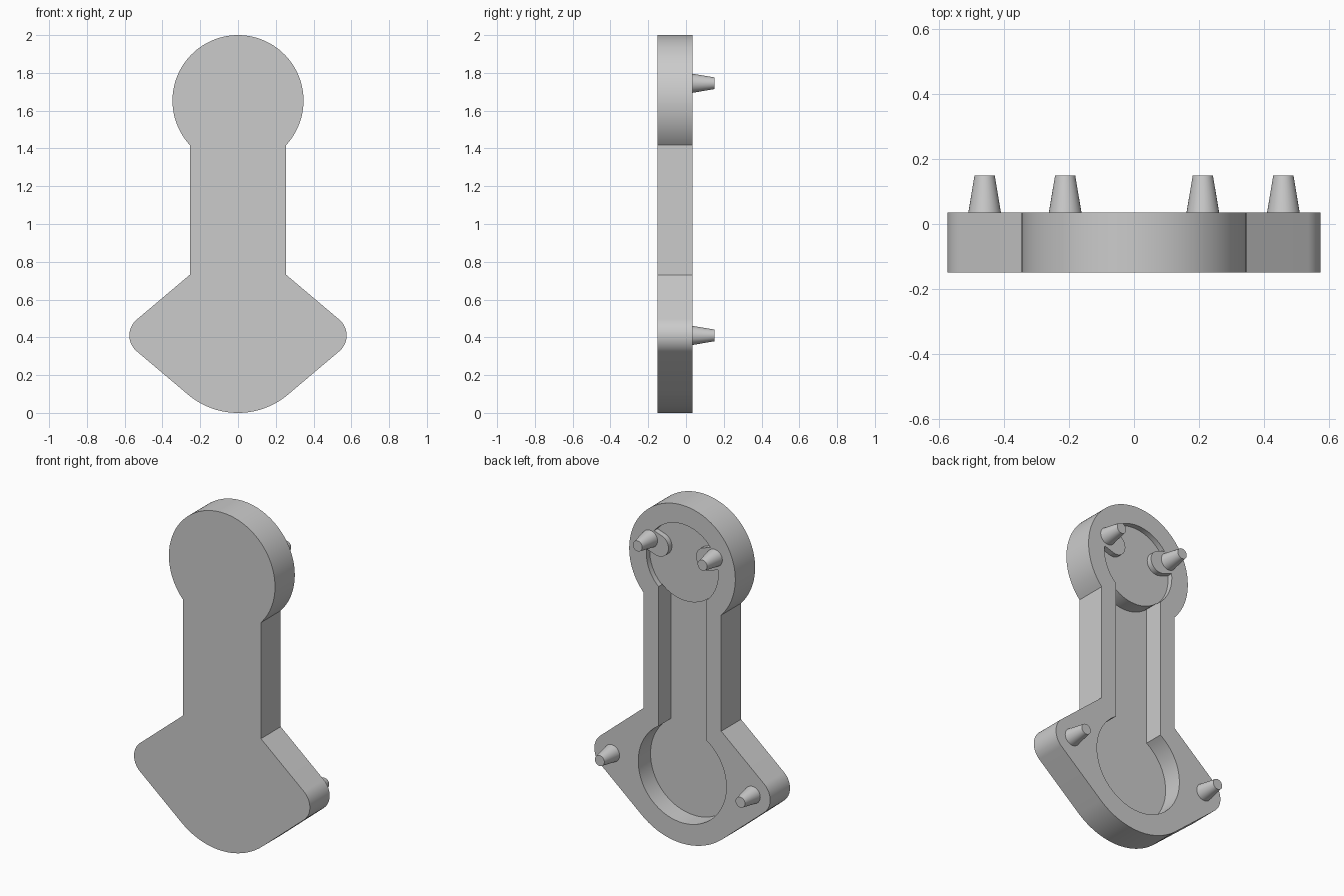
import bpy, bmesh
from math import sin, cos, pi, asin, acos, radians
from mathutils import Matrix

cube = bpy.data.objects.get("Cube")
if cube:
    bpy.data.objects.remove(cube)

grey = bpy.data.materials.new("mid_grey")
grey.use_nodes = True
COLOR = (0.6, 0.6, 0.6, 1)
grey.diffuse_color = COLOR
grey.node_tree.nodes["Principled BSDF"].inputs["Base Color"].default_value = COLOR

FRONT, BACK, TIP = -0.15, 0.035, 0.15
DEEP, SHALLOW = -0.08, 0.003
HEAD_Z, HEAD_R = 1.653, 0.347
BASE_Z, BASE_R = 0.41, 0.41
EAR_X, EAR_R = 0.465, 0.11
NECK, SLOT = 0.255, 0.155
RECESS_R, POCKET_R = 0.235, 0.288


def arc(cx, cz, r, a0, a1, n):
    return [(cx + r * cos(a0 + (a1 - a0) * i / n), cz + r * sin(a0 + (a1 - a0) * i / n))
            for i in range(n + 1)]


def finish(name, bm):
    bmesh.ops.recalc_face_normals(bm, faces=bm.faces)
    mesh = bpy.data.meshes.new(name)
    bm.to_mesh(mesh)
    bm.free()
    mesh.materials.append(grey)
    obj = bpy.data.objects.new(name, mesh)
    bpy.context.collection.objects.link(obj)
    return obj


def prism(name, outline, y0, y1):
    bm = bmesh.new()
    face = bm.faces.new([bm.verts.new((x, y0, z)) for x, z in outline])
    new = bmesh.ops.extrude_face_region(bm, geom=[face])["geom"]
    bmesh.ops.translate(bm, vec=(0, y1 - y0, 0),
                        verts=[v for v in new if isinstance(v, bmesh.types.BMVert)])
    return finish(name, bm)


def select_only(obj):
    bpy.ops.object.select_all(action='DESELECT')
    obj.select_set(True)
    bpy.context.view_layer.objects.active = obj


def cut(target, cutter):
    cutter.hide_render = True
    mod = target.modifiers.new("cut", 'BOOLEAN')
    mod.operation, mod.solver, mod.object = 'DIFFERENCE', 'EXACT', cutter
    select_only(target)
    bpy.ops.object.modifier_apply(modifier=mod.name)
    bpy.data.objects.remove(cutter)


def smooth(obj):
    select_only(obj)
    bpy.ops.object.shade_smooth_by_angle(angle=radians(30))


# Body outline: right half from bottom to top, then mirrored
tilt = asin((BASE_R - EAR_R) / EAR_X)
turn = pi / 2 - tilt
shoulder_z = BASE_Z + (BASE_R - NECK * sin(tilt)) / cos(tilt)
head_start = -acos(NECK / HEAD_R)
half = (arc(0, BASE_Z, BASE_R, -pi / 2, -turn, 16)
        + arc(EAR_X, BASE_Z, EAR_R, -turn, turn, 20)
        + [(NECK, shoulder_z)]
        + arc(0, HEAD_Z, HEAD_R, head_start, pi / 2, 40))
body = prism("body", half + [(-x, z) for x, z in half[-2:0:-1]], FRONT, BACK)

# Deep pocket: round well and channel up to the head recess
well = acos(SLOT / POCKET_R)
lip_r = RECESS_R - 0.003
lip = acos(SLOT / lip_r)
deep = (arc(0, BASE_Z, POCKET_R, pi - well, 2 * pi + well, 64)
        + arc(0, HEAD_Z, lip_r, -lip, lip - pi, 16))
cut(body, prism("well_cutter", deep, DEEP, 0.1))

# Shallow head recess, leaving a rounded tab under each upper peg
recess = prism("recess_cutter", arc(0, HEAD_Z, RECESS_R, 0, 2 * pi, 72)[:-1], SHALLOW, 0.1)
for side in (1, -1):
    lean = 0.33
    ix, iz, r = 0.155, HEAD_Z + 0.068, 0.065
    tab = arc(ix, iz, r, lean + pi / 2, lean + 1.5 * pi, 20)
    tab += arc(ix + 0.13, iz + 0.044, r, lean - pi / 2, lean + pi / 2, 20)
    cut(recess, prism("tab_cutter", [(side * x, z) for x, z in tab], -0.05, 0.2))
cut(body, recess)
smooth(body)

# Tapered locating pegs on the back
SINK = 0.004
for label, px, pz in (("upper", 0.212, 1.745), ("lower", 0.46, 0.41)):
    for side, sx in (("left", 1), ("right", -1)):
        bm = bmesh.new()
        mid = (BACK - SINK + TIP) / 2
        place = Matrix.Translation((sx * px, mid, pz)) @ Matrix.Rotation(-pi / 2, 4, 'X')
        bmesh.ops.create_cone(bm, cap_ends=True, segments=32, radius1=0.051, radius2=0.031,
                              depth=TIP - BACK + SINK, matrix=place)
        smooth(finish(f"{label}_{side}_peg", bm))
